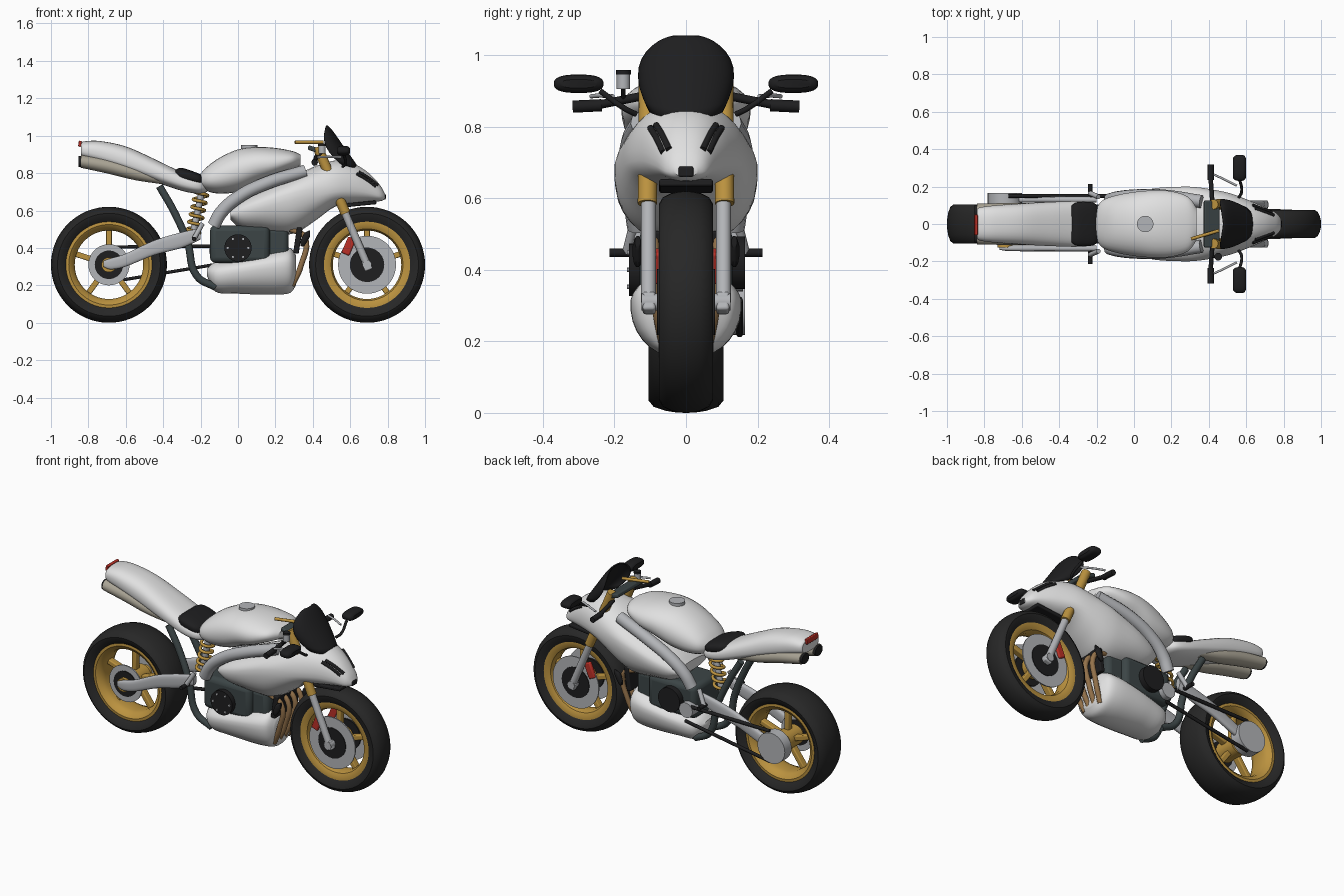
import bpy, bmesh, math
from mathutils import Vector, Matrix, Euler

if "Cube" in bpy.data.objects:
    bpy.data.objects.remove(bpy.data.objects["Cube"])


def material(name, *rgb):
    m = bpy.data.materials.new(name)
    m.use_nodes = True
    col = (*rgb, 1)
    m.diffuse_color = col
    node = next(n for n in m.node_tree.nodes if n.type == 'BSDF_PRINCIPLED')
    node.inputs["Base Color"].default_value = col
    return m


WHITE = material("white paint", .75, .75, .75)
RUBBER = material("tyre rubber", .02, .02, .02)
BLACK = material("black plastic", .013, .013, .014)
GOLD = material("gold metal", .5, .29, .05)
SILVER = material("silver metal", .45, .46, .48)
DARK = material("dark frame", .045, .06, .062)
RED = material("red", .5, .03, .02)
BRONZE = material("bronze pipe", .3, .17, .07)
TITAN = material("exhaust metal", .4, .37, .3)


def finish(name, mat, bm):
    bmesh.ops.remove_doubles(bm, verts=bm.verts, dist=1e-5)
    bmesh.ops.recalc_face_normals(bm, faces=bm.faces)
    me = bpy.data.meshes.new(name)
    bm.to_mesh(me)
    bm.free()
    me.materials.append(mat)
    ob = bpy.data.objects.new(name, me)
    bpy.context.collection.objects.link(ob)
    return ob


def skin(name, mat, rows, loop_rows=False, loop_ring=False, cap=False):
    """Quads between neighbouring rows of points."""
    bm = bmesh.new()
    grid = [[bm.verts.new(p) for p in row] for row in rows]
    nr, nc = len(grid), len(grid[0])
    for i in range(nr if loop_rows else nr - 1):
        for j in range(nc if loop_ring else nc - 1):
            a, b = grid[i], grid[(i + 1) % nr]
            k = (j + 1) % nc
            bm.faces.new((a[j], a[k], b[k], b[j]))
    if cap:
        bm.faces.new(grid[0])
        bm.faces.new(grid[-1])
    return finish(name, mat, bm)


def loft(name, mat, st, y=0, n=2.2, ring=32, sub=5):
    """Body along x; stations are (x, bottom, widest height, top, half width)."""
    dense = []
    for i in range(len(st) - 1):
        p0, p1, p2, p3 = (st[min(max(i + d, 0), len(st) - 1)] for d in (-1, 0, 1, 2))
        for k in range(sub):
            t = k / sub
            dense.append([b + t / 2 * (c - a + t * (2*a - 5*b + 4*c - d + t * (3*b - a - 3*c + d)))
                          for a, b, c, d in zip(p0, p1, p2, p3)])
    dense.append(st[-1])
    rows = []
    for x, zb, zm, zt, w in dense:
        row = []
        for j in range(ring):
            a = math.tau * (j + .5) / ring
            c, s = math.cos(a), math.sin(a)
            h = zt - zm if s > 0 else zm - zb
            row.append((x, y + w * math.copysign(abs(c) ** (2/n), c),
                        zm + h * math.copysign(abs(s) ** (2/n), s)))
        rows.append(row)
    return skin(name, mat, rows, loop_ring=True, cap=True)


def lathe(name, mat, x, z, prof, y=0, seg=48):
    """Turn a (radius, y) profile around a sideways axle."""
    angs = [math.tau * i / seg for i in range(seg)]
    return skin(name, mat, [[(x + r * math.cos(a), y + v, z + r * math.sin(a)) for r, v in prof]
                            for a in angs], loop_rows=True)


def disc(name, mat, x, z, r, y0, y1, hole=0, seg=40):
    return lathe(name, mat, x, z, [(hole, y0), (r, y0), (r, y1), (hole, y1), (hole, y0)], seg=seg)


def box(name, mat, loc, size, rot=0, bevel=0.0):
    bm = bmesh.new()
    bmesh.ops.create_cube(bm, size=1, matrix=Matrix.Diagonal((*size, 1)))
    ob = finish(name, mat, bm)
    ob.location, ob.rotation_euler = loc, (0, rot, 0)
    if bevel:
        mod = ob.modifiers.new("bevel", 'BEVEL')
        mod.width, mod.segments = bevel, 3
    return ob


def tube(name, mat, pts, r, res=4):
    cu = bpy.data.curves.new(name, 'CURVE')
    cu.dimensions = '3D'
    cu.bevel_depth, cu.bevel_resolution, cu.resolution_u = r, res, 6
    cu.use_fill_caps = True
    sp = cu.splines.new('BEZIER')
    sp.bezier_points.add(len(pts) - 1)
    for bp, p in zip(sp.bezier_points, pts):
        bp.co = p
        bp.handle_left_type = bp.handle_right_type = 'AUTO'
    cu.materials.append(mat)
    ob = bpy.data.objects.new(name, cu)
    bpy.context.collection.objects.link(ob)
    return ob


# Wheels: tyre, rim, spokes, hub
def wheel(side, x, w):
    half = [(.225, .7), (.255, .95), (.275, 1), (.293, .86), (.304, .55), (.309, .25)]
    prof = [(r, -v * w) for r, v in half] + [(.31, 0)] + [(r, v * w) for r, v in reversed(half)]
    lathe(side + "_tyre", RUBBER, x, .31, prof, seg=64)
    half = [(.238, .74), (.215, .76), (.192, .6), (.183, .3)]
    prof = [(r, -v * w) for r, v in half] + [(r, v * w) for r, v in reversed(half)]
    lathe(side + "_rim", GOLD, x, .31, prof + prof[:1], seg=64)
    for i in range(5):
        a = math.tau * (i + .25) / 5
        box(side + "_spoke", GOLD, (x + .12 * math.cos(a), 0, .31 + .12 * math.sin(a)),
            (.15, .04, .03), -a, .006)
    disc(side + "_hub", GOLD, x, .31, .06, -.6 * w, .6 * w)


wheel("front", .69, .075)
wheel("rear", -.69, .105)
disc("front_axle", SILVER, .69, .31, .024, -.125, .125)
disc("rear_axle", GOLD, -.69, .31, .04, -.125, .1)
disc("rear_brake_disc", SILVER, -.69, .31, .11, -.098, -.09, .06)
disc("rear_disc_carrier", BLACK, -.69, .31, .076, -.104, -.088)
disc("rear_sprocket", SILVER, -.69, .31, .092, .1, .165)

# Body panels
loft("fairing", WHITE, [
    (-.04, .55, .58, .61, .14), (.02, .5, .6, .66, .17), (.12, .485, .63, .71, .193),
    (.25, .47, .67, .765, .2), (.33, .49, .69, .8, .198), (.42, .55, .7, .84, .185),
    (.52, .62, .71, .868, .163), (.62, .635, .715, .85, .125), (.7, .645, .7, .8, .09),
    (.76, .65, .68, .735, .06), (.785, .66, .675, .69, .03)])
loft("belly_pan", WHITE, [
    (-.165, .25, .27, .29, .06), (-.12, .165, .26, .325, .12), (0, .155, .28, .345, .145),
    (.12, .15, .3, .37, .155), (.22, .15, .31, .395, .153), (.28, .16, .31, .4, .135),
    (.31, .2, .3, .36, .09)], n=2.1)
loft("fuel_tank", WHITE, [
    (-.21, .73, .76, .785, .07), (-.17, .705, .765, .83, .125), (-.1, .69, .78, .882, .153),
    (0, .7, .81, .927, .172), (.1, .74, .84, .94, .18), (.2, .78, .85, .935, .176),
    (.29, .82, .87, .918, .145), (.335, .84, .87, .9, .085)])
loft("tail_cowl", WHITE, [
    (-.84, .885, .92, .962, .078), (-.82, .875, .92, .97, .09), (-.74, .85, .905, .972, .1),
    (-.6, .81, .86, .943, .11), (-.45, .755, .805, .877, .118), (-.3, .705, .75, .805, .122),
    (-.21, .69, .73, .775, .11), (-.165, .7, .73, .755, .07)], n=2.6)
loft("seat", BLACK, [
    (-.335, .78, .8, .818, .098), (-.3, .76, .79, .828, .118),
    (-.22, .74, .77, .802, .115), (-.19, .74, .76, .785, .09)], n=3)
cap = disc("tank_cap", SILVER, 0, 0, .044, -.01, .012)
cap.rotation_euler = (math.pi / 2, 0, 0)
cap.location = (.06, 0, .938)
box("tail_light", RED, (-.845, -.005, .957), (.016, .11, .032), .15, .004)

# Windscreen, a bowed shell
rows = []
for x, z, w, depth, rise in [(.648, .825, .105, .1, .02), (.612, .88, .135, .13, .03),
                             (.56, .95, .136, .1, .02), (.52, 1.01, .115, .06, 0),
                             (.492, 1.045, .075, .025, 0), (.48, 1.055, .035, .008, 0)]:
    angs = [math.pi * (j / 16 - .5) for j in range(17)]
    rows.append([(x - depth * (1 - math.cos(a)), w * math.sin(a), z + rise * (1 - math.cos(a)))
                 for a in angs])
screen = skin("windscreen", BLACK, rows)
screen.modifiers.new("smooth", 'SUBSURF').levels = 1
screen.modifiers.new("thickness", 'SOLIDIFY').thickness = .008

# Nose details
box("nose_intake", BLACK, (.775, 0, .674), (.03, .042, .03), 0, .006)
box("nose_underside", BLACK, (.64, 0, .634), (.2, .15, .02), -.1, .006)
box("radiator", BLACK, (.32, 0, .44), (.03, .22, .14), .15, .006)

# Engine and its covers
box("engine", DARK, (.01, 0, .42), (.32, .26, .2), 0, .03)
box("engine_lower", DARK, (.12, 0, .4), (.3, .2, .22), 0, .03)
disc("clutch_cover", BLACK, 0, .4, .073, -.16, -.1)
disc("generator_cover", BLACK, 0, .42, .073, .1, .165)
disc("sprocket_cover", SILVER, -.11, .385, .045, .1, .16)
for i in range(6):
    a = math.tau * i / 6
    disc("cover_bolt", SILVER, .055 * math.cos(a), .4 + .055 * math.sin(a), .006, -.165, -.15, seg=8)
for y in (-.09, -.03, .03, .09):
    tube("header_pipe", BRONZE, [(.28, y, .5), (.355, y, .46), (.335, y * .9, .3), (.29, y * .7, .2)], .015)

# Chain runs
tube("chain_upper", BLACK, [(-.67, .15, .405), (-.1, .15, .41)], .01, 1)
tube("chain_lower", BLACK, [(-.67, .15, .22), (-.1, .15, .315)], .01, 1)

# Rear spring with damper
top, foot = Vector((-.19, 0, .72)), Vector((-.24, 0, .48))
coil = []
for i in range(49):
    a = math.tau * i / 8
    coil.append(top.lerp(foot, i / 48) + Vector((.036 * math.cos(a), .036 * math.sin(a), 0)))
tube("rear_spring", GOLD, coil, .009, 2)
tube("rear_damper", SILVER, [top, foot], .018)

# Paired parts, s = 1 on the left
for s in (-1, 1):
    side = "left_" if s > 0 else "right_"

    def pair(name, mat, pts, r):
        return tube(side + name, mat, [(x, s * y, z) for x, y, z in pts], r)

    # Front fork, brake and caliper
    pair("fork_lower", SILVER, [(.69, .105, .31), (.567, .105, .6)], .021)
    pair("fork_upper", GOLD, [(.575, .108, .585), (.425, .105, .94)], .027)
    box(side + "fork_foot", SILVER, (.69, s * .103, .307), (.045, .036, .055), -.38, .008)
    disc(side + "brake_disc", SILVER, .69, .31, .155, s * .07, s * .077, .08)
    disc(side + "disc_carrier", BLACK, .69, .31, .092, s * .06, s * .081)
    box(side + "caliper", RED, (.592, s * .077, .41), (.045, .024, .095), .4, .008)

    # Slit lights on the nose
    for dx, dy, dz in ((0, 0, 0), (.012, -.016, .008)):
        pair("light_slit", BLACK, [(.635 + dx, .1 + dy, .797 + dz), (.68 + dx, .083 + dy, .77 + dz),
                                   (.735 + dx, .063 + dy, .728 + dz)], .009)

    # Side vent and frame spar
    loft(side + "side_vent", BLACK, [(.335, .41, .42, .44, .008), (.355, .41, .455, .48, .015),
                                     (.385, .46, .48, .495, .008)], s * .135, ring=12)
    pair("frame_spar", SILVER, [(.36, .12, .81), (.15, .15, .745), (0, .15, .67),
                                (-.09, .14, .59), (-.13, .13, .52)], .035)
    pair("frame_strut", DARK, [(-.42, .07, .73), (-.34, .075, .59), (-.27, .085, .43),
                               (-.22, .085, .25), (-.12, .08, .19)], .02)

    # Swingarm
    loft(side + "swingarm", SILVER, [
        (-.72, .3, .315, .33, .008), (-.68, .285, .315, .345, .014), (-.6, .3, .335, .37, .016),
        (-.45, .36, .4, .44, .016), (-.3, .4, .445, .485, .017), (-.2, .445, .475, .505, .015)],
        s * .13, n=3, ring=16)

    # Silencer with dark outlet
    loft(side + "silencer", TITAN, [
        (-.84, .828, .863, .898, .044), (-.7, .798, .838, .878, .047), (-.55, .762, .8, .838, .046),
        (-.4, .74, .765, .79, .03)], s * .065, n=2, ring=20)
    loft(side + "outlet", BLACK, [(-.852, .832, .862, .892, .036), (-.83, .83, .862, .894, .038)],
         s * .065, n=2, ring=20, sub=1)

    # Footrest and hanger
    pair("footpeg", BLACK, [(-.235, .13, .448), (-.235, .214, .448)], .012)
    pair("peg_hanger", SILVER, [(-.235, .165, .45), (-.19, .145, .53)], .013)

    # Handlebar, grip, lever and mirror
    pair("handlebar", BLACK, [(.42, .1, .89), (.41, .24, .862)], .012)
    pair("grip", BLACK, [(.41, .235, .86), (.41, .317, .856)], .017)
    pair("lever", SILVER, [(.425, .265, .885), (.48, .24, .887), (.55, .205, .885)], .006)
    pair("mirror_stem", BLACK, [(.56, .14, .835), (.575, .17, .85), (.565, .24, .9)], .008)
    loft(side + "mirror", BLACK, [(.53, .905, .92, .935, .055), (.545, .895, .92, .945, .068),
                                  (.585, .896, .92, .944, .068), (.6, .908, .92, .932, .05)],
         s * .3, n=2.6, ring=24)

# Steering head
box("triple_clamp", DARK, (.415, 0, .925), (.085, .25, .025), .3, .008)
tube("steering_damper", GOLD, [(.305, -.08, .965), (.455, -.035, .965)], .009)
tube("fluid_reservoir", SILVER, [(.45, -.175, .905), (.45, -.175, .948)], .019)
tube("reservoir_cap", BLACK, [(.45, -.175, .946), (.45, -.175, .958)], .021)
tube("reservoir_bracket", BLACK, [(.45, -.175, .91), (.415, -.175, .875)], .006)

# Smooth shading with sharp edges kept
bpy.ops.object.select_all(action='DESELECT')
for ob in bpy.context.scene.objects:
    if ob.type == 'MESH':
        ob.select_set(True)
        bpy.context.view_layer.objects.active = ob
bpy.ops.object.shade_smooth_by_angle(angle=math.radians(38))
